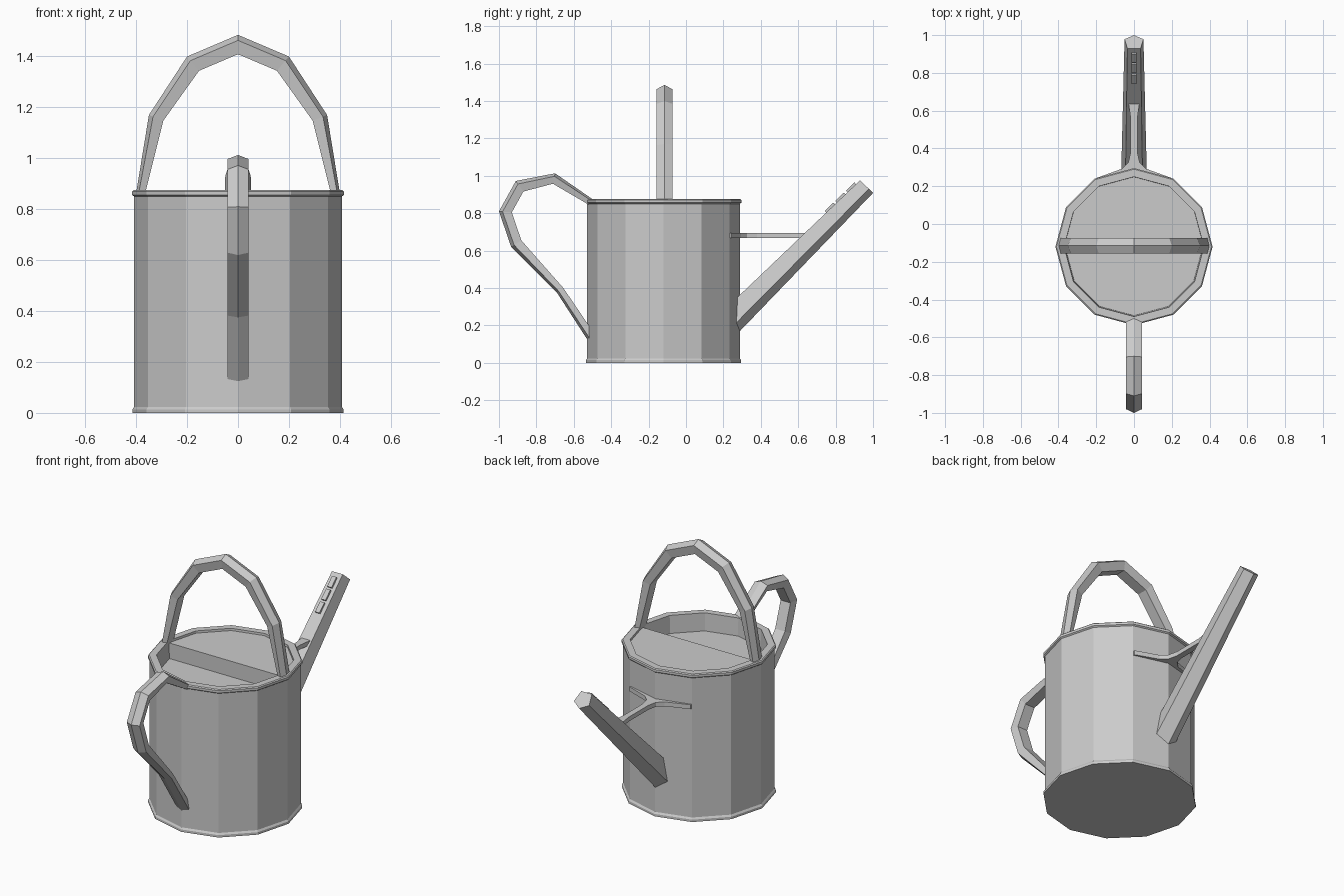
import bpy, bmesh, math
from mathutils import Vector

if "Cube" in bpy.data.objects:
    bpy.data.objects.remove(bpy.data.objects["Cube"])

CY = -0.12      # body centre in y
SIDES = 12


def finish(name, bm):
    bmesh.ops.recalc_face_normals(bm, faces=bm.faces)
    me = bpy.data.meshes.new(name)
    bm.to_mesh(me)
    bm.free()
    ob = bpy.data.objects.new(name, me)
    bpy.context.collection.objects.link(ob)
    return ob


def loft(name, rings):
    """Skin a list of equal-length point rings and cap both ends."""
    bm = bmesh.new()
    vs = [[bm.verts.new(p) for p in r] for r in rings]
    n = len(rings[0])
    for a, b in zip(vs, vs[1:]):
        for i in range(n):
            j = (i + 1) % n
            bm.faces.new((a[i], a[j], b[j], b[i]))
    bm.faces.new(vs[0])
    bm.faces.new(vs[-1])
    return finish(name, bm)


def prism(name, pts, z0, z1):
    return loft(name, [[(x, y, z) for x, y in pts] for z in (z0, z1)])


# five-sided strap section: (half-width offset, depth from outer ridge)
STRAP = [(0, 0), (0.042, -0.02), (0.032, -0.07), (-0.032, -0.07), (-0.042, -0.02)]


def strap(name, path, place):
    """Sweep the strap along a planar path of (u, v, depth scale) with mitred joints."""
    pts = [Vector(p[:2]) for p in path]
    dirs = [(b - a).normalized() for a, b in zip(pts, pts[1:])]
    rings = []
    for i, (p, q) in enumerate(zip(pts, path)):
        a, b = dirs[max(i - 1, 0)], dirs[min(i, len(dirs) - 1)]
        t = (a + b).normalized()
        out = Vector((t.y, -t.x)) / t.dot(a)
        rings.append([place(w, p + out * d * q[2]) for w, d in STRAP])
    return loft(name, rings)


# body: twelve-sided shell with foot band, rim and recessed front deck
bm = bmesh.new()
profile = [(0, 0), (0.415, 0), (0.415, 0.014), (0.408, 0.024), (0.408, 0.85),
           (0.416, 0.856), (0.416, 0.87), (0.41, 0.875), (0.37, 0.875), (0.365, 0.77), (0, 0.77)]
vs = [bm.verts.new((r, CY, z)) for r, z in profile]
edges = [bm.edges.new(e) for e in zip(vs, vs[1:])]
bmesh.ops.spin(bm, geom=vs + edges, cent=(0, CY, 0), axis=(0, 0, 1),
               angle=math.tau, steps=SIDES, use_duplicate=False)
bmesh.ops.remove_doubles(bm, verts=bm.verts, dist=1e-4)
finish("body", bm)

# half cover over the spout side
half = [(0.369 * math.cos(math.pi * i / 6), CY + 0.369 * math.sin(math.pi * i / 6))
        for i in range(7)]
prism("half_cover", half, 0.765, 0.862)

# carrying handle arching over the top
right = [(0.40, 0.865, 0.5), (0.35, 1.17, 0.85), (0.20, 1.40, 1)]
arch = right + [(0, 1.485, 1)] + [(-x, z, s) for x, z, s in reversed(right)]
strap("top_handle", arch, lambda w, p: (p.x, -0.115 + w, p.y))

# tipping handle on the front
grip = [(-0.49, 0.868, 0.5), (-0.70, 1.013, 0.75), (-0.91, 0.972, 0.9), (-1.0, 0.81, 0.9),
        (-0.935, 0.62, 0.9), (-0.69, 0.375, 0.6), (-0.525, 0.12, 0.7)]
strap("front_handle", grip, lambda w, p: (w, p.x, p.y))


# spout: tapering five-sided tube, ridge underneath
def spout_ring(ridge, side, top, ws, wt):
    return [(0, *ridge), (ws, *side), (wt, *top), (-wt, *top), (-ws, *side)]


loft("spout", [
    spout_ring((0.26, 0.14), (0.26, 0.205), (0.26, 0.336), 0.068, 0.045),
    spout_ring((1.0, 0.908), (0.978, 0.93), (0.93, 0.975), 0.05, 0.035)])

# three small raised outlets along the top of the spout
along = Vector((0, 0.67, 0.639)).normalized()
up = Vector((0, -along.z, along.y))
start = Vector((0, 0.75, 0.8034))
for k in range(3):
    a = start + along * (0.078 * k)
    rings = []
    for c in (a, a + along * 0.064):
        rings.append([c + up * h + Vector((x, 0, 0))
                      for x, h in ((-0.014, -0.01), (0.014, -0.01), (0.014, 0.012), (-0.014, 0.012))])
    loft(f"spout_outlet_{k + 1}", rings)

# forked brace between body and spout
side = [(0.03, 0.645), (0.018, 0.56), (0.018, 0.38), (0.03, 0.325), (0.065, 0.292),
        (0.2, 0.243), (0.2, 0.228)]
prism("spout_brace", side + [(0, 0.275)] + [(-x, y) for x, y in reversed(side)], 0.668, 0.694)
